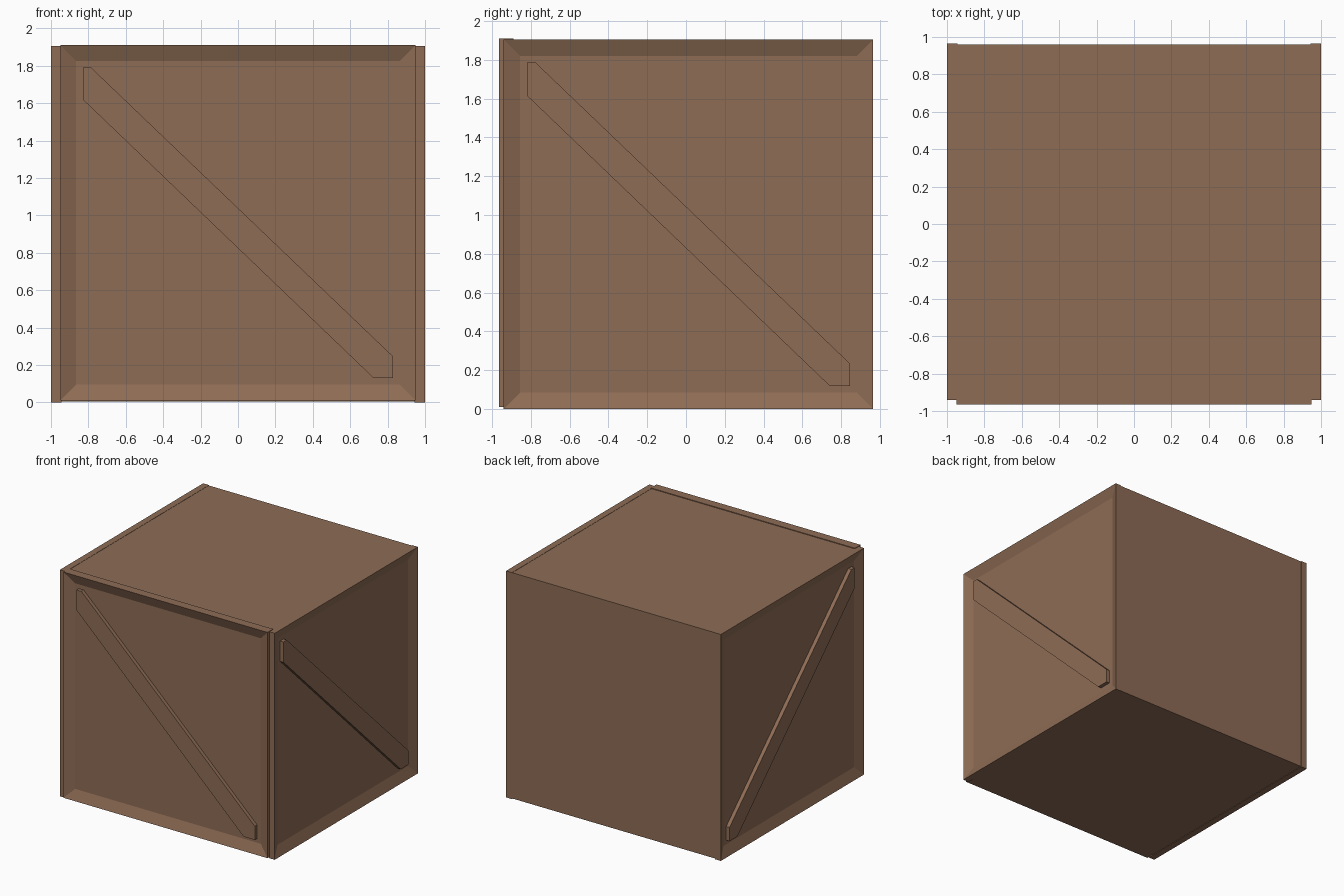
import bpy, bmesh
from mathutils import Vector

if "Cube" in bpy.data.objects:
    bpy.data.objects.remove(bpy.data.objects["Cube"])

wood = bpy.data.materials.new("wood")
wood.diffuse_color = (0.27, 0.15, 0.09, 1)
wood.use_nodes = True
wood.node_tree.nodes["Principled BSDF"].inputs["Base Color"].default_value = wood.diffuse_color

BORDER, RECESS = 0.12, 0.034


def make_object(name, bm):
    bmesh.ops.recalc_face_normals(bm, faces=bm.faces)
    me = bpy.data.meshes.new(name)
    bm.to_mesh(me)
    bm.free()
    me.materials.append(wood)
    ob = bpy.data.objects.new(name, me)
    bpy.context.collection.objects.link(ob)
    return ob


def prism(bm, points, to_world, n0, n1):
    """Extrude a (u, v) outline from depth n0 to n1; returns the outer face."""
    back = bm.faces.new([bm.verts.new(to_world(u, v, n0)) for u, v in points])
    geo = bmesh.ops.extrude_face_region(bm, geom=[back], use_keep_orig=True)["geom"]
    shift = Vector(to_world(0, 0, n1)) - Vector(to_world(0, 0, n0))
    bmesh.ops.translate(bm, verts=[g for g in geo if isinstance(g, bmesh.types.BMVert)], vec=shift)
    return next(g for g in geo if isinstance(g, bmesh.types.BMFace))


def rect(u0, u1, v0, v1):
    return [(u0, v0), (u1, v0), (u1, v1), (u0, v1)]


def panel(name, u0, u1, v0, v1, n0, n1, to_world):
    # framed panel with a sunken field
    bm = bmesh.new()
    outer = prism(bm, rect(u0, u1, v0, v1), to_world, n0, n1)
    inward = Vector(to_world(0, 0, -RECESS)) - Vector(to_world(0, 0, 0))
    bmesh.ops.recalc_face_normals(bm, faces=bm.faces)
    bmesh.ops.inset_region(bm, faces=[outer], thickness=BORDER)
    bmesh.ops.translate(bm, verts=outer.verts, vec=inward)
    make_object(name + "_frame", bm)

    # diagonal brace cut to fit inside the frame
    a, b, c, d = u0 + BORDER, u1 - BORDER, v0 + BORDER, v1 - BORDER
    brace = [(a, d), (a + 0.045, d), (b, c + 0.115), (b, c), (b - 0.105, c), (a, d - 0.17)]
    bm = bmesh.new()
    prism(bm, brace, to_world, n1 - RECESS - 0.005, n1 - 0.003)
    make_object(name + "_brace", bm)


# crate body
bm = bmesh.new()
prism(bm, rect(-0.952, 0.952, -0.90, 0.961), lambda u, v, n: (u, v, n), 0.004, 1.904)
make_object("crate_body", bm)

# front and side panels
panel("front", -0.95, 0.95, 0.01, 1.91, 0.89, 0.965, lambda u, v, n: (u, -n, v))
for name, s in (("right", 1), ("left", -1)):
    panel(name, -0.94, 0.965, 0.0, 1.906, 0.945, 1.0, lambda u, v, n, s=s: (s * n, u, v))
